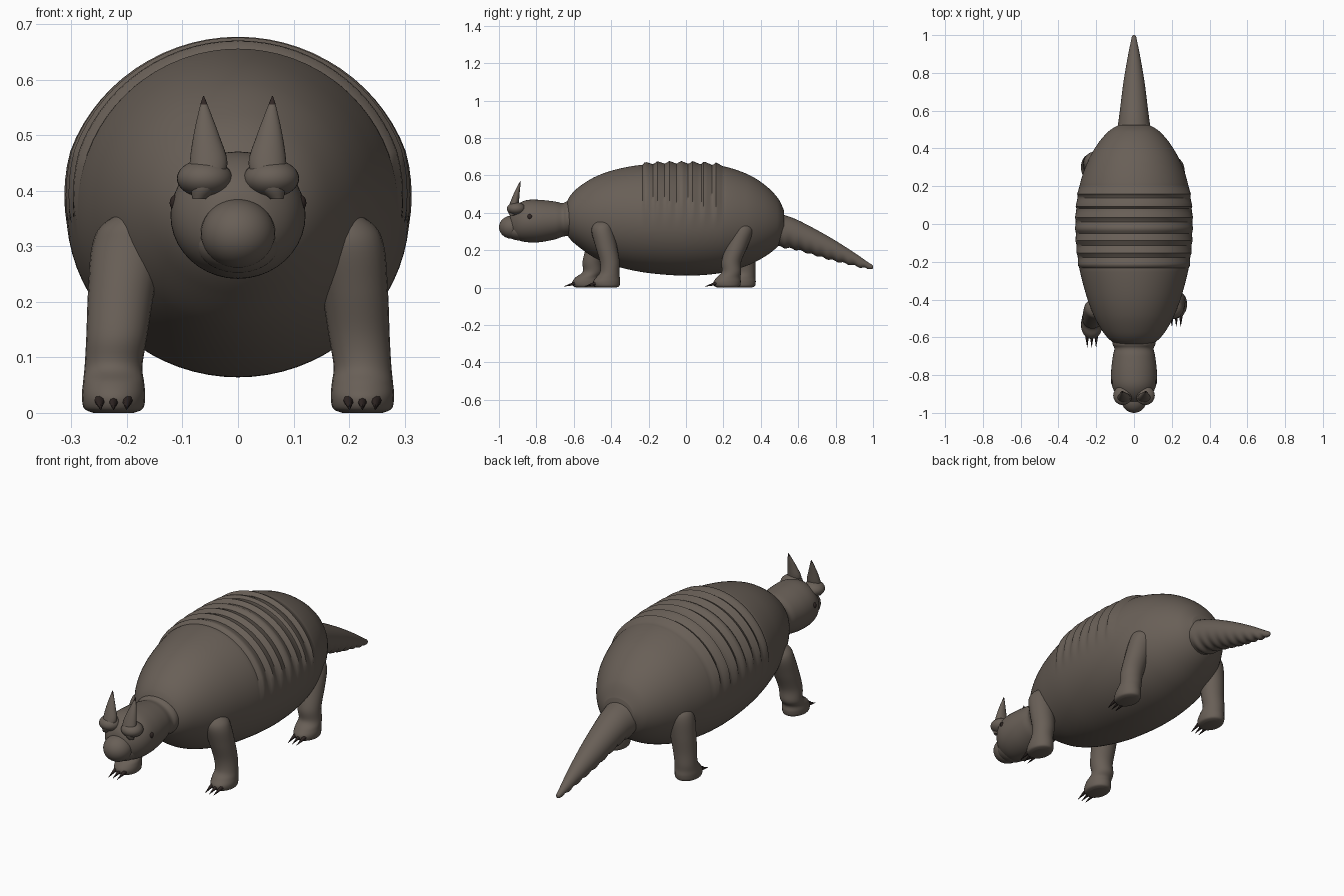
import bpy, bmesh, math
from mathutils import Vector, Matrix

if "Cube" in bpy.data.objects:
    bpy.data.objects.remove(bpy.data.objects["Cube"], do_unlink=True)


def material(name, rgb):
    m = bpy.data.materials.new(name)
    m.use_nodes = True
    m.diffuse_color = (*rgb, 1)
    m.node_tree.nodes["Principled BSDF"].inputs["Base Color"].default_value = (*rgb, 1)
    return m


HIDE = material("taupe hide", (0.14, 0.115, 0.095))
DARK = material("dark horn", (0.03, 0.02, 0.018))


def finish(name, bm, mats, angle=45):
    bmesh.ops.recalc_face_normals(bm, faces=bm.faces)
    mesh = bpy.data.meshes.new(name)
    bm.to_mesh(mesh)
    bm.free()
    ob = bpy.data.objects.new(name, mesh)
    bpy.context.collection.objects.link(ob)
    for m in mats:
        mesh.materials.append(m)
    bpy.ops.object.select_all(action='DESELECT')
    bpy.context.view_layer.objects.active = ob
    ob.select_set(True)
    bpy.ops.object.shade_smooth_by_angle(angle=math.radians(angle))
    return ob


def smooth_stations(stations, steps):
    """Catmull-Rom interpolation through tuples."""
    pts = [Vector(s) for s in stations]
    out = []
    for i in range(len(pts) - 1):
        a, b, c, d = pts[max(i - 1, 0)], pts[i], pts[i + 1], pts[min(i + 2, len(pts) - 1)]
        for k in range(steps):
            t = k / steps
            out.append(b + 0.5 * t * ((c - a) + t * ((2 * a - 5 * b + 4 * c - d)
                       + t * (3 * (b - c) + d - a))))
    return out + [pts[-1]]


def skin(rings):
    bm = bmesh.new()
    loops = [[bm.verts.new(p) for p in ring] for ring in rings]
    n = len(loops[0])
    for a, b in zip(loops, loops[1:]):
        for i in range(n):
            bm.faces.new((a[i], a[(i + 1) % n], b[(i + 1) % n], b[i]))
    bm.faces.new(loops[0])
    bm.faces.new(loops[-1])
    return bm


def trunk(name, stations, steps, sides, relief=lambda y, a: 0):
    """Loft along y; stations are (y, half width, low z, high z)."""
    rings = []
    for y, w, lo, hi in smooth_stations(stations, steps):
        mid, h, ring = (lo + hi) / 2, (hi - lo) / 2, []
        for i in range(sides):
            a = 2 * math.pi * i / sides
            r = relief(y, a)
            ring.append(((w + r) * math.cos(a), y, mid + (h + r) * math.sin(a)))
        rings.append(ring)
    return finish(name, skin(rings), [HIDE])


def limb(name, stations, steps=6, sides=24):
    """Loft along z; stations are (x, y, z, x radius, y radius)."""
    rings = []
    for x, y, z, rx, ry in smooth_stations(stations, steps):
        rings.append([(x + rx * math.cos(2 * math.pi * i / sides),
                       y + ry * math.sin(2 * math.pi * i / sides), z) for i in range(sides)])
    return finish(name, skin(rings), [HIDE, DARK])


def ball(name, centre, radii, mat):
    bm = bmesh.new()
    bmesh.ops.create_uvsphere(bm, u_segments=32, v_segments=20, radius=1,
                              matrix=Matrix.Translation(centre) @ Matrix.Diagonal((*radii, 1)))
    return finish(name, bm, [mat])


# Shell with overlapping bands that fade out towards the belly
BAND_START, BAND_PITCH, BANDS = -0.235, 0.063, 7


def band_relief(y, a):
    t = (y - BAND_START) / BAND_PITCH
    if not 0 <= t <= BANDS:
        return 0
    f = t % 1
    ridge = f / 0.25 if f < 0.25 else (1 - f) / 0.75
    fade = min(1, max(0, (math.sin(a) + 0.1) / 0.45))
    return 0.018 * fade * (ridge - 0.2)


trunk("body", [(-0.645, 0.07, 0.3, 0.44), (-0.62, 0.12, 0.26, 0.49), (-0.57, 0.165, 0.215, 0.54),
               (-0.48, 0.215, 0.155, 0.595), (-0.36, 0.258, 0.11, 0.635), (-0.2, 0.295, 0.078, 0.66),
               (0, 0.309, 0.064, 0.664), (0.18, 0.293, 0.077, 0.652), (0.32, 0.25, 0.115, 0.61),
               (0.42, 0.195, 0.165, 0.55), (0.49, 0.135, 0.22, 0.48), (0.525, 0.08, 0.28, 0.41)],
      16, 72, band_relief)

# Tail with soft folds underneath
trunk("tail", [(0.44, 0.1, 0.23, 0.42), (0.52, 0.086, 0.215, 0.39), (0.6, 0.075, 0.2, 0.36),
               (0.75, 0.056, 0.155, 0.28), (0.88, 0.034, 0.122, 0.2), (0.97, 0.016, 0.1, 0.138),
               (0.995, 0.01, 0.1, 0.122), (1, 0.003, 0.107, 0.115)], 14, 32,
      lambda y, a: 0.004 * math.sin(y * 110) * max(0, -math.sin(a)) * (0.97 > y))

# Head and neck
trunk("head", [(-0.56, 0.11, 0.27, 0.46), (-0.63, 0.114, 0.275, 0.462), (-0.66, 0.104, 0.272, 0.452),
               (-0.7, 0.112, 0.258, 0.46), (-0.78, 0.121, 0.243, 0.469), (-0.85, 0.118, 0.243, 0.468),
               (-0.9, 0.095, 0.255, 0.445), (-0.935, 0.055, 0.28, 0.405), (-0.945, 0.015, 0.32, 0.35)],
      8, 40)
ball("snout", (0, -0.93, 0.323), (0.067, 0.07, 0.062), HIDE)
ball("lower_jaw", (0, -0.89, 0.305), (0.075, 0.072, 0.053), HIDE)

for side, s in (("left", 1), ("right", -1)):
    ball(side + "_brow", (s * 0.06, -0.908, 0.422), (0.05, 0.05, 0.034), HIDE)
    ball(side + "_eye", (s * 0.108, -0.835, 0.378), (0.015, 0.015, 0.016), DARK)
    # Pointed ear with a dark tip
    ear = limb(side + "_ear", [(s * 0.07, -0.93, 0.385, 0.012, 0.012), (s * 0.06, -0.928, 0.41, 0.026, 0.024),
                               (s * 0.053, -0.918, 0.45, 0.034, 0.024), (s * 0.057, -0.906, 0.5, 0.023, 0.016),
                               (s * 0.061, -0.891, 0.55, 0.008, 0.006), (s * 0.062, -0.885, 0.57, 0.001, 0.001)])
    for face in ear.data.polygons:
        face.material_index = int(face.center.z > 0.555)


def leg(name, s, top_y, knee_y, foot_y):
    x = s * 0.224
    limb(name, [(x, foot_y, 0, 0.036, 0.05), (x, foot_y, 0.008, 0.053, 0.068), (x, foot_y, 0.03, 0.057, 0.073),
                (x, foot_y + 0.008, 0.055, 0.055, 0.063), (x, knee_y, 0.085, 0.052, 0.052),
                (s * 0.218, knee_y, 0.14, 0.055, 0.053),
                (s * 0.21, (knee_y + top_y) / 2, 0.22, 0.06, 0.058), (s * 0.197, top_y, 0.3, 0.066, 0.06),
                (s * 0.185, top_y, 0.34, 0.058, 0.05), (s * 0.165, top_y, 0.37, 0.025, 0.025)])
    # Three slim claws
    for i in (-1, 0, 1):
        start = Vector((x + i * 0.025, foot_y - 0.05, 0.025))
        tip = Vector((x + i * 0.023, foot_y - 0.118, 0.006))
        d = tip - start
        bm = bmesh.new()
        bmesh.ops.create_cone(bm, cap_ends=True, segments=8, radius1=0.011, radius2=0.0008, depth=d.length,
                              matrix=Matrix.Translation((start + tip) / 2) @ d.to_track_quat('Z', 'Y').to_matrix().to_4x4())
        finish(name + "_claw", bm, [DARK])


leg("front_left_leg", 1, -0.445, -0.408, -0.425)
leg("front_right_leg", -1, -0.45, -0.5, -0.535)
leg("back_left_leg", 1, 0.3, 0.243, 0.22)
leg("back_right_leg", -1, 0.325, 0.32, 0.3)
